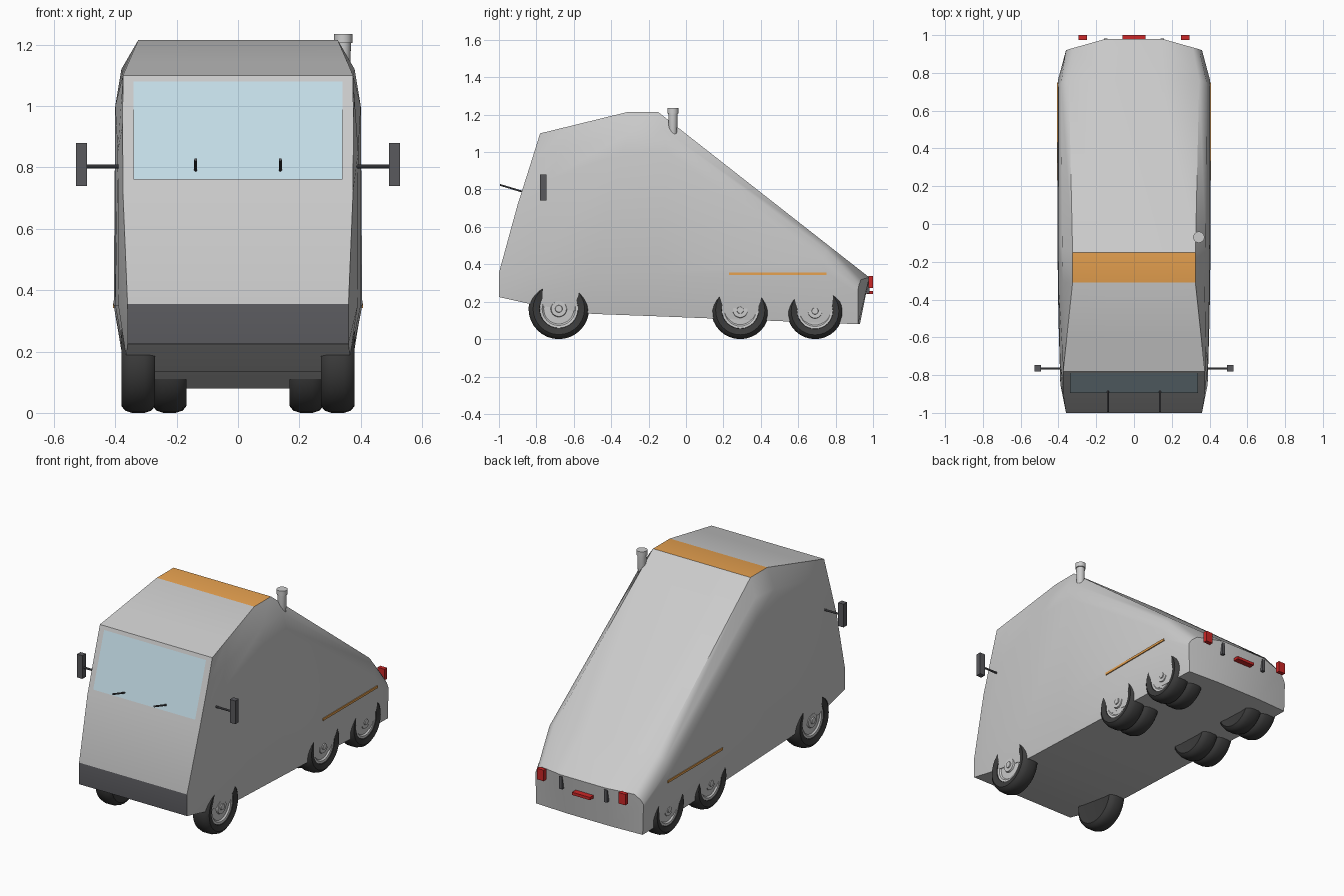
import bpy, bmesh, math
from mathutils import Vector

if "Cube" in bpy.data.objects:
    bpy.data.objects.remove(bpy.data.objects["Cube"])


def material(name, color):
    m = bpy.data.materials.new(name)
    m.diffuse_color = color
    m.use_nodes = True
    m.node_tree.nodes["Principled BSDF"].inputs["Base Color"].default_value = m.diffuse_color
    return m


GREY = material("paint_grey", (0.6, 0.6, 0.6, 1))
DARK = material("dark_plastic", (0.1, 0.1, 0.11, 1))
RUBBER = material("rubber", (0.045, 0.045, 0.045, 1))
ORANGE = material("orange", (0.8, 0.36, 0.08, 1))
GLASS = material("glass", (0.55, 0.72, 0.8, 1))
RED = material("red", (0.6, 0.02, 0.02, 1))


def finish(name, bm, mats, angle=35):
    bmesh.ops.recalc_face_normals(bm, faces=bm.faces)
    me = bpy.data.meshes.new(name)
    bm.to_mesh(me)
    bm.free()
    for m in mats:
        me.materials.append(m)
    ob = bpy.data.objects.new(name, me)
    bpy.context.collection.objects.link(ob)
    bpy.ops.object.select_all(action='DESELECT')
    ob.select_set(True)
    bpy.context.view_layer.objects.active = ob
    bpy.ops.object.shade_smooth_by_angle(angle=math.radians(angle))
    return ob


def box(name, lo, hi, mat):
    bm = bmesh.new()
    bmesh.ops.create_cube(bm, size=1)
    for v in bm.verts:
        v.co = [(a + b) / 2 + c * (b - a) for a, b, c in zip(lo, hi, v.co)]
    return finish(name, bm, [mat])


def lathe(name, origin, axis, profile, mat, n=32):
    """Revolve (radius, distance along axis) points around an axis."""
    bm = bmesh.new()
    q = Vector((0, 0, 1)).rotation_difference(Vector(axis).normalized())
    rings = []
    for r, h in profile:
        rings.append([bm.verts.new(Vector(origin) + q @ Vector((
            r * math.cos(2 * math.pi * i / n), r * math.sin(2 * math.pi * i / n), h)))
            for i in range(n)])
    for a, b in zip(rings, rings[1:]):
        for i in range(n):
            j = (i + 1) % n
            bm.faces.new((a[i], a[j], b[j], b[i]))
    bm.faces.new(rings[0])
    bm.faces.new(rings[-1])
    return finish(name, bm, [mat])


def rod(name, a, b, r, mat):
    d = Vector(b) - Vector(a)
    return lathe(name, a, d, [(r, 0), (r, d.length)], mat, 10)


# Body stations front to rear: lower edge, belt, shoulder, rounded corner, roof edge
stations = [
    [(.36, -1, .225), (.36, -1, .355), (.375, -.9, .72), (.376, -.83, .94), (.375, -.78, 1.10)],
    [(.365, -.82, .185), (.39, -.85, .35), (.392, -.74, .85), (.38, -.66, 1.02), (.358, -.62, 1.139)],
    [(.36, -.5, .135), (.40, -.5, .35), (.40, -.33, 1.0), (.375, -.31, 1.10), (.325, -.31, 1.215)],
    [(.36, -.15, .122), (.405, -.15, .35), (.40, -.1, 1.0), (.38, -.12, 1.12), (.325, -.15, 1.215)],
    [(.36, .76, .086), (.403, .76, .35), (.40, .73, .42), (.385, .75, .475), (.345, .76, .502)],
    [(.355, .92, .08), (.36, .92, .245), (.36, .92, .265), (.345, .925, .29), (.31, .935, .318)],
]
bm = bmesh.new()
rings = []
for k, st in enumerate(stations):
    last = k == len(stations) - 1
    low = (.15, .93 if last else st[0][1], st[0][2])
    top = (.15, .98, .33) if last else (.15, st[4][1], st[4][2])
    half = [low] + st + [top]
    rings.append([bm.verts.new(p) for p in half] +
                 [bm.verts.new((-x, y, z)) for x, y, z in reversed(half)])
for k, (a, b) in enumerate(zip(rings, rings[1:])):
    for i in range(14):
        j = (i + 1) % 14
        f = bm.faces.new((a[i], a[j], b[j], b[i]))
        if k == 2 and i in (5, 6, 7):
            f.material_index = 2          # roof panel
f0, r0 = rings[0], rings[-1]
bm.faces.new([f0[i] for i in (0, 1, 2, 11, 12, 13)]).material_index = 1   # bumper strip
for idx in ((2, 3, 10, 11), (3, 4, 9, 10), (4, 5, 6, 7, 8, 9)):
    bm.faces.new([f0[i] for i in idx])
for idx in ((0, 1, 2, 3, 4, 5, 6), (0, 6, 7, 13), (7, 8, 9, 10, 11, 12, 13)):
    bm.faces.new([r0[i] for i in idx])
finish("body", bm, [GREY, DARK, ORANGE])

# Windscreen lying just in front of the sloped face
bm = bmesh.new()
bm.faces.new([bm.verts.new(p) for p in (
    (-.34, -.894, .76), (.34, -.894, .76), (.34, -.79, 1.08), (-.34, -.79, 1.08))])
bmesh.ops.recalc_face_normals(bm, faces=bm.faces)
finish("windscreen", bm, [GLASS])


# Wheels: tyre with a rounded tread, a recessed rim and a hub
def wheel(name, x_out, side, y, r):
    w = .11
    ax = (side, 0, 0)
    o = (side * (x_out - w), y, r)
    tyre = [(r * .62, .005), (r * .85, 0), (r * .95, .012), (r, .035), (r, w - .035),
            (r * .95, w - .012), (r * .85, w), (r * .64, w - .008), (r * .62, w - .025)]
    lathe(name + "_tyre", o, ax, tyre, RUBBER)
    rim = [(r * .63, w - .026), (r * .63, w - .012), (r * .55, w - .014), (r * .5, w - .022),
           (r * .27, w - .02), (r * .25, w - .01), (r * .12, w - .01), (r * .11, w - .004)]
    lathe(name + "_rim", o, ax, rim, GREY)


for s, tag in ((1, "right"), (-1, "left")):
    wheel("front_wheel_" + tag, .38, s, -.68, .162)
    for y, r, pos in ((.29, .155, "middle"), (.69, .15, "rear")):
        wheel(f"{pos}_outer_wheel_{tag}", .38, s, y, r)
        wheel(f"{pos}_inner_wheel_{tag}", .278, s, y, r)

    # Mirrors on arms
    rod("mirror_arm_" + tag, (s * .37, -.765, .803), (s * .5, -.765, .803), .006, DARK)
    box("mirror_" + tag, (s * .51 - .018, -.78, .74), (s * .51 + .018, -.747, .88), DARK)

    # Wiper stalks
    rod("wiper_" + tag, (s * .138, -.87, .787), (s * .138, -.995, .825), .005, DARK)

    # Side stripe, tail light and rear latch
    box("side_stripe_" + tag, (s * .404 - .004, .23, .342), (s * .404 + .004, .75, .356), ORANGE)
    box("tail_light_" + tag, (s * .272 - .023, .975, .272), (s * .272 + .023, 1.0, .338), RED)
    box("rear_latch_" + tag, (s * .15 - .01, .955, .245), (s * .15 + .01, .982, .32), DARK)

box("centre_tail_light", (-.06, .965, .24), (.06, 1.0, .257), RED)

# Exhaust stack with a wider cap
lathe("exhaust_stack", (.343, -.07, 1.03), (0, 0, 1),
      [(.01, 0), (.022, .05), (.025, .175), (.03, .176), (.03, .205)], GREY, 20)
